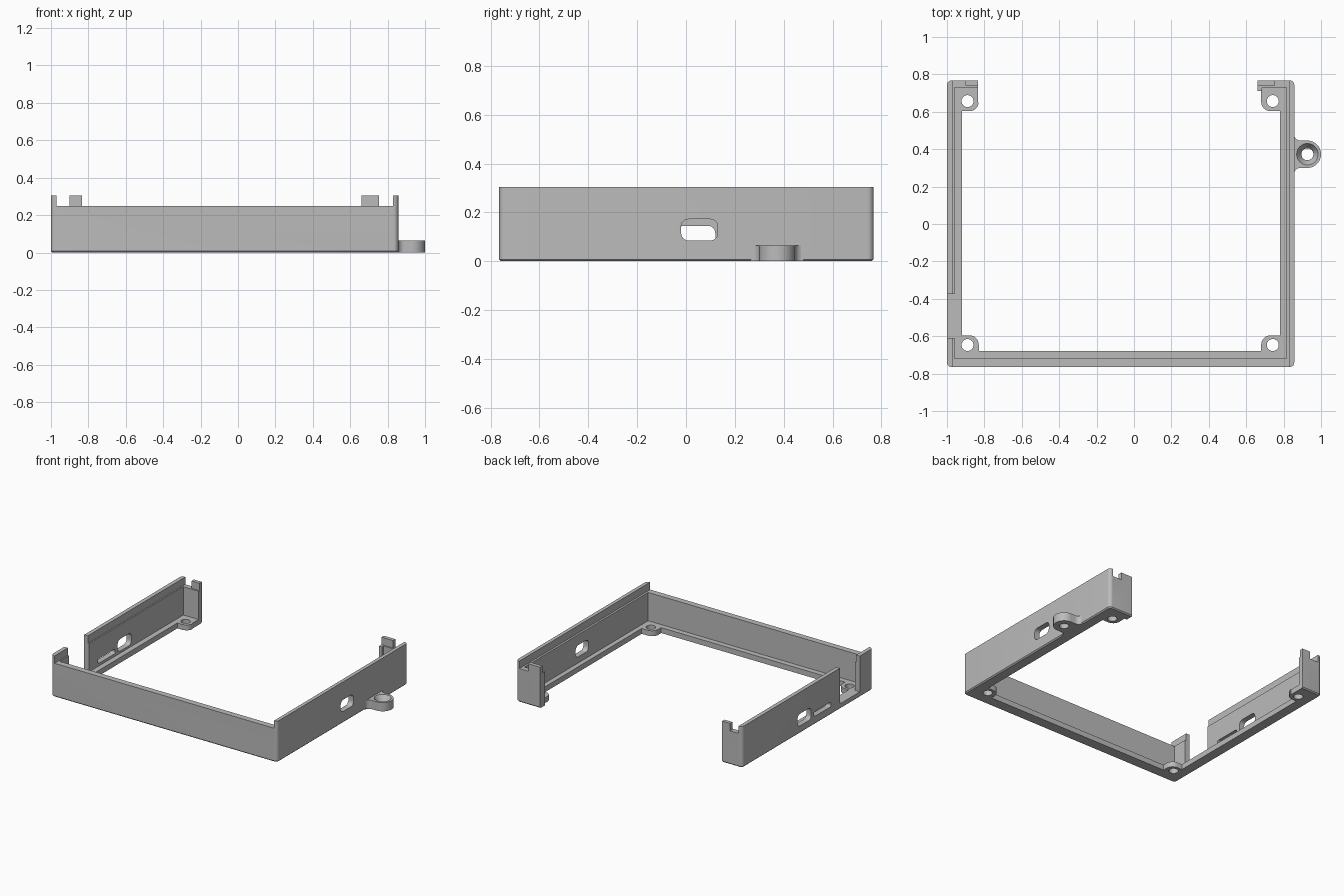
import bpy
import bmesh
from math import cos, sin, pi, radians

cube = bpy.data.objects.get("Cube")
if cube:
    bpy.data.objects.remove(cube, do_unlink=True)

grey = bpy.data.materials.new("plain_grey")
grey.use_nodes = True
colour = (0.5, 0.5, 0.5, 1)
grey.diffuse_color = colour
grey.node_tree.nodes["Principled BSDF"].inputs["Base Color"].default_value = colour


def finish(bm, name):
    bmesh.ops.recalc_face_normals(bm, faces=bm.faces)
    mesh = bpy.data.meshes.new(name)
    bm.to_mesh(mesh)
    bm.free()
    mesh.materials.append(grey)
    ob = bpy.data.objects.new(name, mesh)
    bpy.context.collection.objects.link(ob)
    return ob


def prism(name, points, low, high, round_by=0, bottom=0, axis="z", pick=None):
    """Extrude an outline; round its upright edges and ease its bottom rim."""
    place = (lambda a, b, c: (a, b, c)) if axis == "z" else (lambda a, b, c: (c, a, b))
    bm = bmesh.new()
    face = bm.faces.new([bm.verts.new(place(a, b, low)) for a, b in points])
    grown = bmesh.ops.extrude_face_region(bm, geom=[face])
    shift = place(0, 0, high - low)
    bmesh.ops.translate(bm, vec=shift, verts=[v for v in grown["geom"] if isinstance(v, bmesh.types.BMVert)])
    bmesh.ops.recalc_face_normals(bm, faces=bm.faces)
    k = "xyz".index(axis)
    if round_by:
        edges = [e for e in bm.edges if abs(e.verts[0].co[k] - e.verts[1].co[k]) > 1e-4
                 and (pick is None or pick(e.verts[0].co))]
        bmesh.ops.bevel(bm, geom=edges, offset=round_by, segments=6, profile=0.5, affect="EDGES")
    if bottom:
        edges = [e for e in bm.edges if all(v.co.z < low + 1e-4 for v in e.verts)]
        bmesh.ops.bevel(bm, geom=edges, offset=bottom, segments=1, affect="EDGES")
    return finish(bm, name)


def rect(x0, x1, y0, y1):
    return [(x0, y0), (x1, y0), (x1, y1), (x0, y1)]


def cone(name, x, y, low, high, r_low, r_high):
    bm = bmesh.new()
    bmesh.ops.create_cone(bm, cap_ends=True, segments=32, radius1=r_low, radius2=r_high, depth=high - low)
    bmesh.ops.translate(bm, vec=(x, y, (low + high) / 2), verts=bm.verts)
    return finish(bm, name)


def cut(target, cutter):
    cutter.hide_render = True
    mod = target.modifiers.new("cut", "BOOLEAN")
    mod.operation, mod.solver, mod.object = "DIFFERENCE", "EXACT", cutter
    bpy.context.view_layer.objects.active = target
    bpy.ops.object.modifier_apply(modifier=mod.name)
    bpy.data.objects.remove(cutter, do_unlink=True)


def smooth(ob):
    bpy.ops.object.select_all(action="DESELECT")
    ob.select_set(True)
    bpy.context.view_layer.objects.active = ob
    bpy.ops.object.shade_smooth_by_angle(angle=radians(30))


FLOOR, RIM, TOP = 0.04, 0.25, 0.305

# Outer block of the tray
frame = prism("frame", rect(-1, 0.857, -0.765, 0.768), 0, TOP, 0.025, 0.008)

# Hollow between the walls, leaving a small hook at the open back
cut(frame, prism("hollow", [(-0.96, -0.72), (0.815, -0.72), (0.815, 0.73), (0.685, 0.73), (0.685, 0.712),
                            (0.6, 0.712), (0.6, 0.73), (-0.96, 0.73)], FLOOR, 0.5))

# Floor opening that leaves a ledge and four corner screw pads
opening = [(-0.83, -0.68), (0.68, -0.68), (0.68, -0.595), (0.78, -0.595), (0.78, 0.603), (0.68, 0.603),
           (0.68, 0.712), (-0.83, 0.712), (-0.83, 0.603), (-0.92, 0.603), (-0.92, -0.595), (-0.83, -0.595)]
cut(frame, prism("opening", opening, -0.1, 0.1, 0.05,
                 pick=lambda c: c.x in (-0.83, 0.68) or (abs(c.y) < 0.61 and (abs(c.x + 0.83) < 0.01 or abs(c.x - 0.68) < 0.01) )
                 if abs(c.y) < 0.61 else False))

# Open back, rim step with back notches, and the gap in one side wall
cut(frame, prism("back_gap", rect(-0.835, 0.66, 0.65, 0.9), -0.1, 0.5))
cut(frame, prism("rim_step", [(-0.97, -0.9), (0.83, -0.9), (0.83, 0.9), (0.755, 0.9), (0.755, 0.74),
                              (-0.9, 0.74), (-0.9, 0.9), (-0.97, 0.9)], RIM, 0.5))
cut(frame, prism("side_gap", rect(-1.1, -0.94, -0.61, -0.375), FLOOR, 0.5))

# Ports through the side walls
cut(frame, prism("left_port", rect(-0.02, 0.13, 0.085, 0.172), 0.7, 0.95, 0.03, axis="x"))
cut(frame, prism("right_port", rect(-0.04, 0.12, 0.055, 0.145), -1.1, -0.9, 0.03, axis="x"))
cut(frame, prism("right_slot", rect(-0.27, -0.07, 0.06, 0.095), -1.1, -0.9, 0.012, axis="x"))

# Screw holes in the pads
for x in (-0.89, 0.742):
    for y in (-0.647, 0.657):
        cut(frame, cone("screw_hole", x, y, -0.1, 0.1, 0.032, 0.032))
smooth(frame)

# Mounting ear with flared neck and countersunk hole
cx, cy, r, fillet = 0.927, 0.373, 0.073, 0.035
half = [(0.83, r + fillet), (0.855, r + fillet)]
half += [(0.855 + fillet * (1 - cos(a)), r + fillet * (1 - sin(a))) for a in (pi * i / 12 for i in range(1, 7))]
half += [(cx + r * cos(a), r * sin(a)) for a in (pi / 2 - pi * i / 24 for i in range(12))]
outline = [(x, cy + y) for x, y in half] + [(cx + r, cy)] + [(x, cy - y) for x, y in reversed(half)]
ear = prism("mounting_ear", outline, 0, 0.065)
cut(ear, cone("ear_hole", cx, cy, -0.1, 0.1, 0.032, 0.032))
cut(ear, cone("countersink", cx, cy, 0.025, 0.069, 0.032, 0.06))
smooth(ear)
